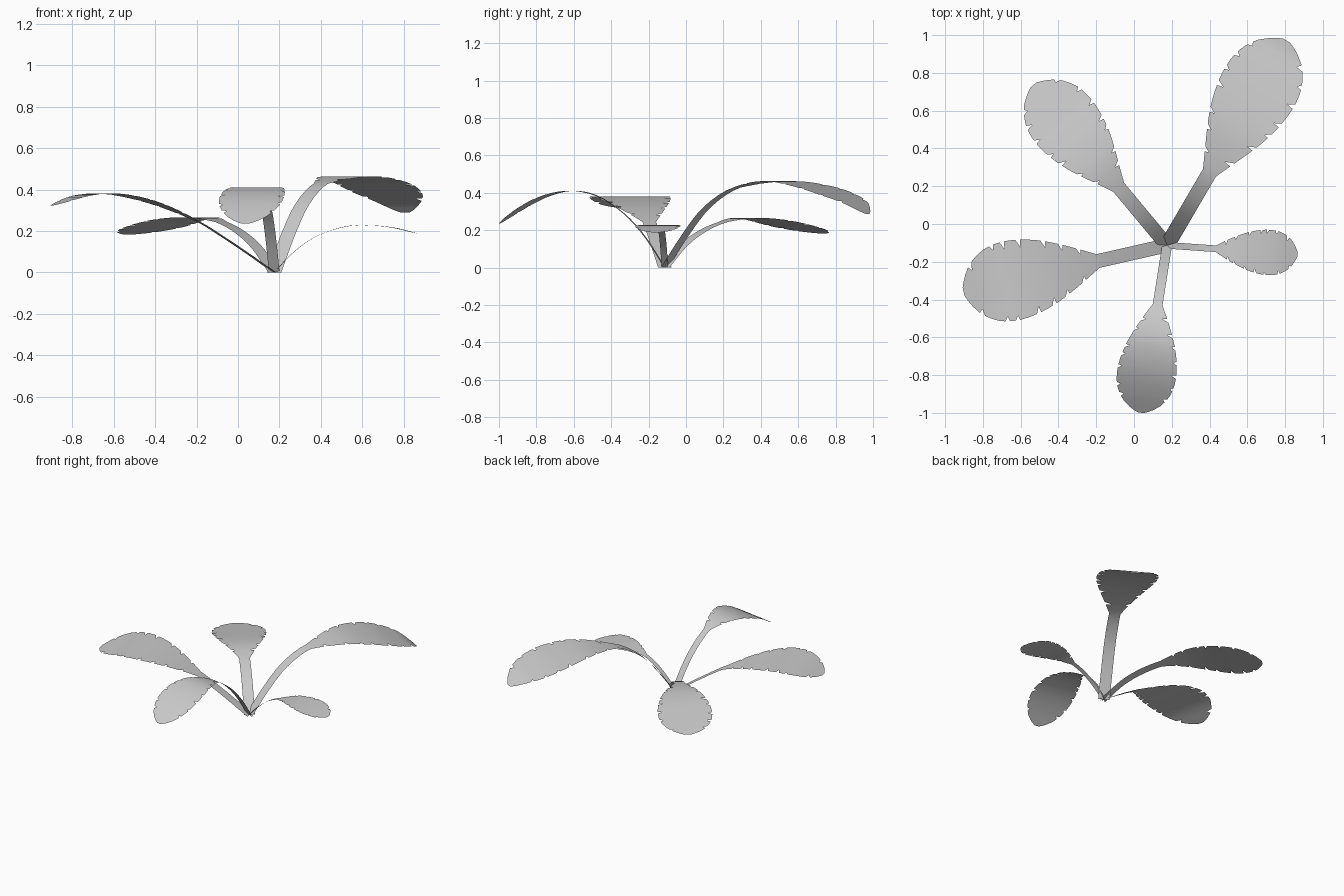
import bpy, bmesh, math, random
from mathutils import Vector

if "Cube" in bpy.data.objects:
    bpy.data.objects.remove(bpy.data.objects["Cube"])

random.seed(4)
CENTRE = Vector((0.175, -0.113, 0))

# blade half width (fraction of maximum) against position along the blade
SHAPE = [(0, .19), (.13, .42), (.25, .63), (.37, .81), (.5, .94), (.64, 1),
         (.77, .94), (.86, .78), (.93, .56), (.98, .27), (1, .1)]


def smooth(pts, x):
    """Smooth interpolation through (x, y) points."""
    n = len(pts)
    i = max(k for k in range(n - 1) if pts[k][0] <= x + 1e-9 or k == 0)

    def slope(k):
        a, b = pts[max(k - 1, 0)], pts[min(k + 1, n - 1)]
        return (b[1] - a[1]) / (b[0] - a[0])
    (x0, y0), (x1, y1) = pts[i], pts[i + 1]
    h = x1 - x0
    t = (x - x0) / h
    return ((2*t**3 - 3*t*t + 1) * y0 + (t**3 - 2*t*t + t) * h * slope(i)
            + (3*t*t - 2*t**3) * y1 + (t**3 - t*t) * h * slope(i + 1))


def make_notches():
    """Irregular positions and depths of nicks along one blade edge."""
    return [(0.12 + 0.125 * i + random.uniform(-.03, .03), random.uniform(.1, .2))
            for i in range(7)]


def nick(notches, t):
    for p, depth in notches:
        if p < t < p + .032:
            return depth * (1 - abs(t - p - .008) / .024) if t > p + .008 else depth * (t - p) / .008
    return 0


def leaf(name, angle, start, stem_w, half_w, profile):
    """Flat ribbon stem widening into a nicked blade, bent along profile (r, z)."""
    length = profile[-1][0]
    d = Vector((math.cos(math.radians(angle)), math.sin(math.radians(angle)), 0))
    side = Vector((-d.y, d.x, 0))
    bm = bmesh.new()
    rows = []

    def add_row(r, left, right):
        c = CENTRE + d * r + Vector((0, 0, max(0, smooth(profile, r))))
        rows.append([bm.verts.new(c + side * w)
                     for w in (left, left * .5, 0, -right * .5, -right)])

    # stem
    for i in range(10):
        add_row(start * i / 10, stem_w / 2, stem_w / 2)
    # blade
    nl, nr = make_notches(), make_notches()
    ts = {i / 24 for i in range(25)} | {.96, .98, .99}
    for p, _ in nl + nr:
        ts |= {p, p + .008, p + .032}
    base = stem_w / 2 / half_w
    shape = [(0, base), (.13, max(.42, base))] + SHAPE[2:]
    for t in sorted(ts):
        w = smooth(shape, t)
        add_row(start + (length - start) * t,
                half_w * (w - nick(nl, t)), half_w * (w - nick(nr, t)))
    for a, b in zip(rows, rows[1:]):
        for k in range(4):
            bm.faces.new((a[k], a[k + 1], b[k + 1], b[k]))
    bm.normal_update()
    me = bpy.data.meshes.new(name)
    bm.to_mesh(me)
    bm.free()
    me.shade_smooth()
    ob = bpy.data.objects.new(name, me)
    bpy.context.collection.objects.link(ob)


leaf("back_right_leaf", 59.7, .446, .08, .21,
     [(0, 0), (.1, .14), (.23, .295), (.35, .385), (.46, .432), (.7, .463),
      (.93, .432), (1.1, .38), (1.19, .34), (1.255, .288)])
leaf("back_left_leaf", 129.8, .40, .075, .187,
     [(0, 0), (.13, .12), (.26, .195), (.4, .243), (.55, .265), (.7, .256),
      (.9, .22), (1.105, .182)])
leaf("left_leaf", 192.8, .375, .074, .212,
     [(0, 0), (.13, .09), (.26, .175), (.38, .247), (.6, .337), (.8, .379),
      (.95, .371), (1.105, .322)])
leaf("front_leaf", 261, .318, .052, .157,
     [(0, 0), (.1, .155), (.2, .27), (.315, .357), (.4, .395), (.5, .411),
      (.6, .397), (.7, .36), (.8, .303), (.897, .235)])
leaf("right_leaf", -4, .26, .035, .12,
     [(0, 0), (.08, .085), (.17, .155), (.26, .197), (.37, .225), (.48, .226),
      (.58, .215), (.692, .188)])
